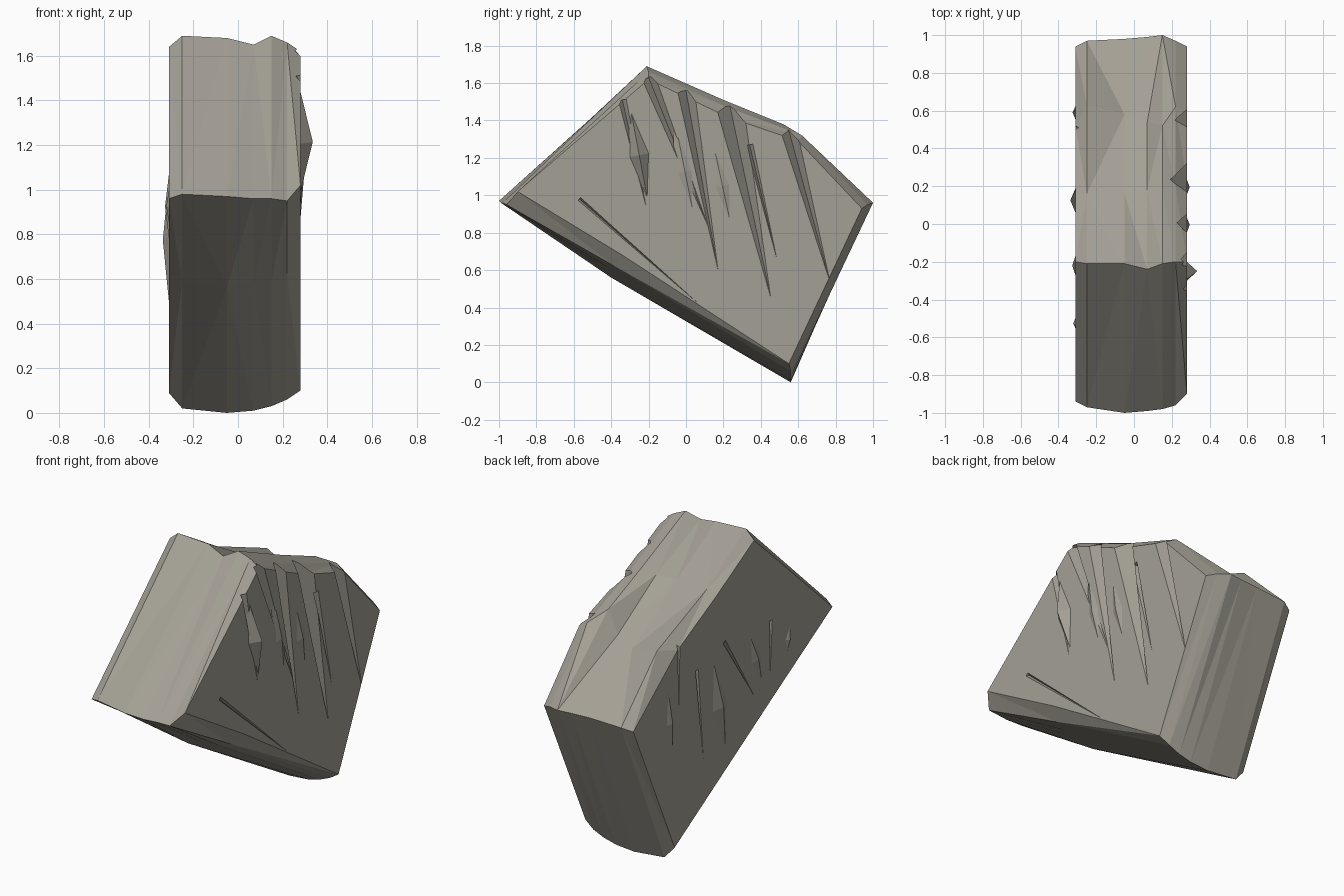
import bpy, bmesh
from mathutils import Vector

if "Cube" in bpy.data.objects:
    bpy.data.objects.remove(bpy.data.objects["Cube"])

stone = bpy.data.materials.new("warm grey stone")
stone.diffuse_color = (0.37, 0.35, 0.30, 1)
stone.use_nodes = True
stone.node_tree.nodes["Principled BSDF"].inputs["Base Color"].default_value = stone.diffuse_color


def make_object(name, bm):
    bmesh.ops.recalc_face_normals(bm, faces=bm.faces)
    me = bpy.data.meshes.new(name)
    bm.to_mesh(me)
    bm.free()
    me.materials.append(stone)
    ob = bpy.data.objects.new(name, me)
    bpy.context.collection.objects.link(ob)
    return ob


def hull(bm, points):
    vs = [bm.verts.new(p) for p in points]
    n = len(vs)
    if n == 4:
        for i in range(4):
            bm.faces.new([v for k, v in enumerate(vs) if k != i])
    else:
        bmesh.ops.convex_hull(bm, input=vs)


# boulder: (y, z) cross-sections at stations along x
# order: front tip, peak, upper slope, shoulder, back corner, foot, belly
stations = [
    (-0.31, [(-.94, .96), (-.20, 1.64), (.16, 1.44), (.52, 1.26), (.94, .93), (.55, .09), (-.37, .63)]),
    (-0.25, [(-.97, .98), (-.21, 1.69), (.16, 1.47), (.63, 1.28), (.97, .95), (.56, .02), (-.38, .59)]),
    (-0.05, [(-1.0, .97), (-.21, 1.68), (.16, 1.47), (.58, 1.22), (.98, .96), (.56, .00), (-.40, .56)]),
    (0.07, [(-.99, .96), (-.24, 1.65), (.18, 1.48), (.54, 1.26), (.99, .96), (.56, .01), (-.39, .58)]),
    (0.15, [(-.98, .96), (-.21, 1.69), (.20, 1.51), (.52, 1.38), (1.0, .96), (.56, .03), (-.38, .59)]),
    (0.22, [(-.96, .95), (-.20, 1.66), (.20, 1.48), (.62, 1.32), (.97, .95), (.56, .06), (-.38, .62)]),
    (0.28, [(-.90, 1.02), (-.20, 1.62), (.22, 1.42), (.60, 1.29), (.94, .93), (.55, .10), (-.34, .68)]),
]
bm = bmesh.new()
rings = [[bm.verts.new((x, y, z)) for y, z in prof] for x, prof in stations]
for a, b in zip(rings, rings[1:]):
    for i in range(7):
        j = (i + 1) % 7
        bm.faces.new((a[i], a[j], b[j], b[i]))
bm.faces.new(rings[0])
bm.faces.new(rings[-1])
bmesh.ops.triangulate(bm, faces=[f for f in bm.faces if len(f.verts) == 4])
boulder = make_object("boulder", bm)


# cracks: tapering wedges, widest and deepest at the upper end
def crack(bm, side, top, end, width, depth):
    s = 1 if side > 0 else -1
    a, b = Vector(top), Vector(end)
    d = (b - a).normalized()
    n = Vector((-d.y, d.x)) * width
    p, q = a + n, a - n
    hull(bm, [(side + s * .02, *p), (side + s * .02, *q),
              (side - s * depth, *a), (side + s * .003, *b)])


cuts = bmesh.new()
for top, end, width, depth in [
    ((-.34, 1.51), (-.20, .88), .035, .03),
    ((-.20, 1.63), (.14, .78), .05, .05),
    ((0.00, 1.56), (.18, .55), .06, .06),
    ((.23, 1.50), (.46, .42), .09, .09),
    ((.34, 1.27), (.50, .60), .03, .03),
    ((.53, 1.42), (.78, .50), .06, .07),
    ((-.57, .98), (.17, .33), .02, .02),
]:
    crack(cuts, .28, top, end, width, depth)
for top, end in [((.08, 1.14), (-.24, .65)), ((-.36, 1.10), (-.35, .73)),
                 ((.34, 1.07), (.27, .43)), ((.51, 1.36), (.51, .81))]:
    crack(cuts, -.31, top, end, .025, .02)
cutter = make_object("crack_cutter", cuts)
cutter.hide_render = True

mod = boulder.modifiers.new("cracks", 'BOOLEAN')
mod.operation = 'DIFFERENCE'
mod.solver = 'EXACT'
mod.use_self = True
mod.object = cutter
bpy.context.view_layer.objects.active = boulder
bpy.ops.object.modifier_apply(modifier=mod.name)
bpy.data.objects.remove(cutter)


# raised ribs: low pyramids on the two broad sides
def rib(bm, side, top, end, width, height):
    s = 1 if side > 0 else -1
    a, b = Vector(top), Vector(end)
    d = (b - a).normalized()
    n = Vector((-d.y, d.x)) * width
    m = (a + b) / 2
    base = side - s * .01
    hull(bm, [(base, *a), (base, *b), (base, *(m + n)), (base, *(m - n)),
              (side + s * height, *m)])


ribs = bmesh.new()
rib(ribs, .28, (-.30, 1.48), (-.20, .95), .06, .055)
rib(ribs, .28, (-.07, 1.45), (.06, .80), .06, .015)
rib(ribs, .28, (.13, 1.35), (.26, .75), .06, .015)
rib(ribs, -.31, (.20, 1.15), (.05, .40), .09, .027)
rib(ribs, -.31, (-.14, 1.15), (-.30, .70), .07, .017)
rib(ribs, -.31, (.62, 1.15), (.56, .55), .06, .015)
rib(ribs, -.31, (-.55, 1.05), (-.50, .80), .05, .012)
make_object("side_ribs", ribs)
